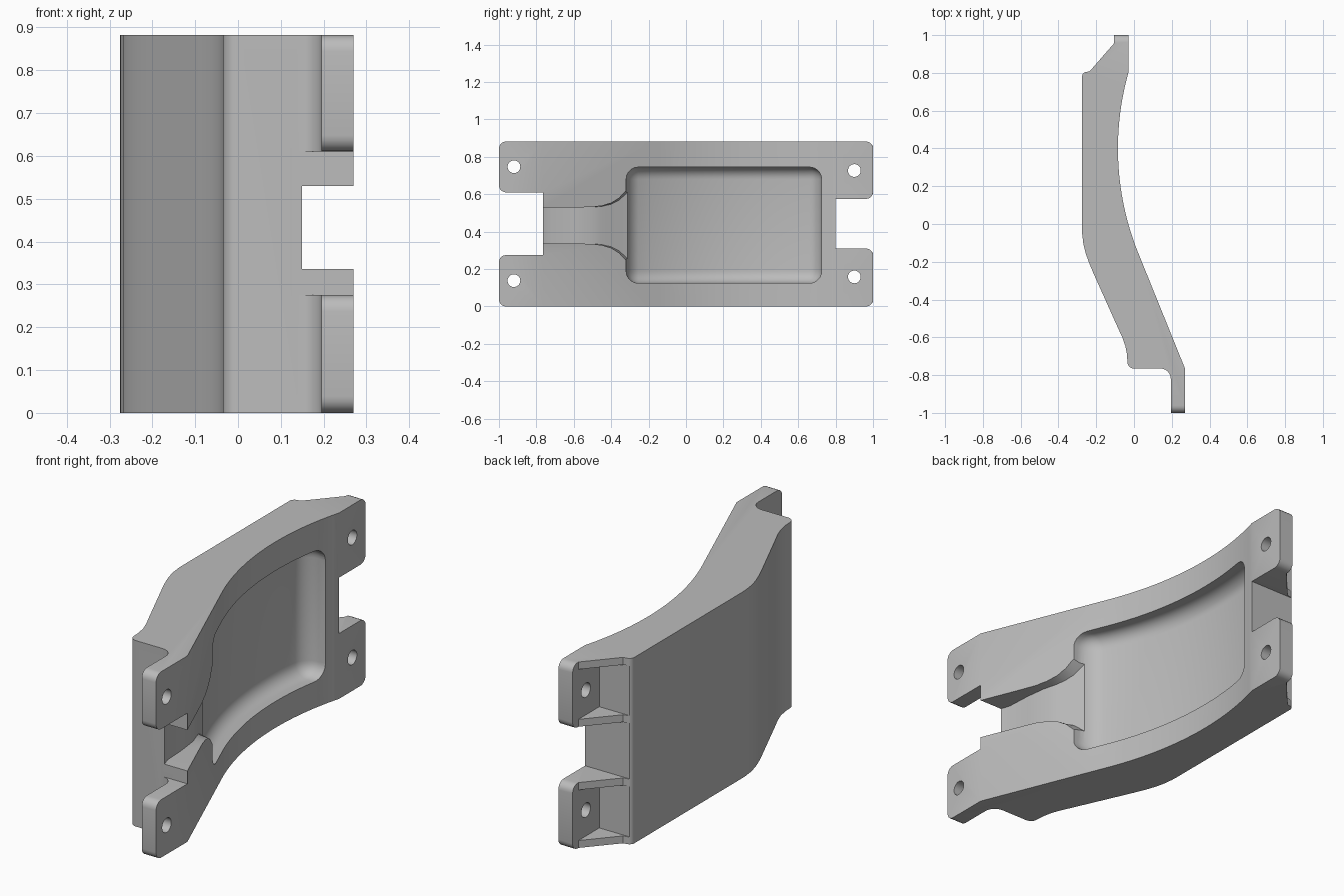
import bpy, bmesh, math
from mathutils import Vector

cube = bpy.data.objects.get("Cube")
if cube:
    bpy.data.objects.remove(cube, do_unlink=True)

H = 0.882          # height of the bracket
FRONT = -0.765     # front wall of the thick body
BACK = 0.8         # back wall of the thick body
ARC_X, ARC_Y, ARC_R = 1.395, 0.4, 1.48   # hollow face


def arc_x(y):
    return ARC_X - math.sqrt(ARC_R ** 2 - (y - ARC_Y) ** 2)


def to_object(name, bm):
    bmesh.ops.recalc_face_normals(bm, faces=bm.faces)
    mesh = bpy.data.meshes.new(name)
    bm.to_mesh(mesh)
    bm.free()
    ob = bpy.data.objects.new(name, mesh)
    bpy.context.collection.objects.link(ob)
    return ob


def box(name, lo, hi):
    bm = bmesh.new()
    bmesh.ops.create_cube(bm, size=1)
    for v in bm.verts:
        v.co = [l + (c + 0.5) * (h - l) for c, l, h in zip(v.co, lo, hi)]
    return to_object(name, bm)


def cut(target, cutter):
    mod = target.modifiers.new("cut", "BOOLEAN")
    mod.operation, mod.solver, mod.object = "DIFFERENCE", "EXACT", cutter
    cutter.hide_render = True
    bpy.context.view_layer.update()
    result = target.evaluated_get(bpy.context.evaluated_depsgraph_get())
    mesh = bpy.data.meshes.new_from_object(result)
    target.modifiers.clear()
    target.data = mesh
    bpy.data.objects.remove(cutter, do_unlink=True)


def fillet(cx, cy, r, start, end, n=6):
    angles = [math.radians(start + (end - start) * i / n) for i in range(n + 1)]
    return [(cx + r * math.cos(a), cy + r * math.sin(a)) for a in angles]


# Body outline seen from above, extruded upward
outline = [(-0.03, 1), (-0.03, BACK)]
outline += [(arc_x(y), y) for y in [BACK - 0.97 * i / 32 for i in range(1, 33)]]
outline += [(0.27, FRONT), (0.27, -1), (0.195, -1)]
outline += fillet(0.14, FRONT - 0.055, 0.055, 0, 90)
outline += fillet(0, FRONT + 0.035, 0.035, 270, 180)
outline += [(-0.037, -0.69), (-0.046, -0.645), (-0.062, -0.6), (-0.085, -0.55),
            (-0.215, -0.26), (-0.238, -0.205), (-0.256, -0.155),
            (-0.268, -0.105), (-0.274, -0.055), (-0.275, -0.02)]
outline += fillet(-0.25, 0.78, 0.025, 180, 90)
outline += [(-0.235, 0.808), (-0.105, 0.957), (-0.105, 1)]

bm = bmesh.new()
base = bm.faces.new([bm.verts.new((x, y, 0)) for x, y in outline])
top = bmesh.ops.extrude_face_region(bm, geom=[base])["geom"]
bmesh.ops.translate(bm, vec=(0, 0, H), verts=[v for v in top if isinstance(v, bmesh.types.BMVert)])
body = to_object("bracket_body", bm)

# Gaps between the mounting tabs, and recesses between the gussets
cut(body, box("front_gap", (0.125, -1.2, 0.275), (0.5, FRONT, 0.61)))
cut(body, box("back_gap", (-0.5, BACK, 0.31), (0.2, 1.2, 0.575)))
for low, high in ((0.035, 0.275), (0.61, H - 0.035)):
    cut(body, box("gusset_recess", (-0.5, BACK, low), (-0.105, 1.2, high)))

# Rounded tab corners
bm = bmesh.new()
bm.from_mesh(body.data)
corners = [e for e in bm.edges
           if all(abs(abs(v.co.y) - 1) < 0.001 for v in e.verts)
           and abs(e.verts[0].co.z - e.verts[1].co.z) < 0.001]
bmesh.ops.bevel(bm, geom=corners, offset=0.038, segments=5, profile=0.5, affect="EDGES")
bm.to_mesh(body.data)
bm.free()

# Rounded pocket that follows the hollow face
bm = bmesh.new()
bmesh.ops.create_cube(bm, size=1)
for v in bm.verts:
    v.co = Vector((v.co.x * 0.6 + 0.2, v.co.y * 1.045 + 0.2025, v.co.z * 0.62 + 0.435))
bmesh.ops.bevel(bm, geom=bm.edges[:], offset=0.065, segments=7, profile=0.5, affect="EDGES")
for i in range(1, 28):
    bmesh.ops.bisect_plane(bm, geom=bm.verts[:] + bm.edges[:] + bm.faces[:],
                           plane_co=(0, -0.24 + i * 0.032, 0), plane_no=(0, 1, 0))
for v in bm.verts:
    y = v.co.y
    v.co.x += arc_x(y)
bmesh.ops.triangulate(bm, faces=bm.faces[:])
cut(body, to_object("pocket_cutter", bm))

# Channel from the front gap, flaring into the pocket: y, floor, half width, wall slant
stations = [(-0.85, 0.15, 0.097, 0), (FRONT, 0.15, 0.097, 0), (-0.72, 0.135, 0.097, 0),
            (-0.6, 0.129, 0.097, 0), (-0.5, 0.115, 0.098, 0), (-0.45, 0.095, 0.106, 0.004),
            (-0.4, 0.072, 0.122, 0.008), (-0.36, 0.053, 0.148, 0.014),
            (-0.32, 0.035, 0.19, 0.02), (-0.29, 0.022, 0.215, 0.02)]
bm = bmesh.new()
rings = []
for y, floor, half, slant in stations:
    section = [(floor, slant - half), (floor, half - slant), (floor + 0.07, half),
               (0.5, half), (0.5, -half), (floor + 0.07, -half)]
    rings.append([bm.verts.new((x, y, 0.433 + z)) for x, z in section])
for a, b in zip(rings, rings[1:]):
    for i in range(6):
        j = (i + 1) % 6
        bm.faces.new((a[i], a[j], b[j], b[i]))
bm.faces.new(rings[0])
bm.faces.new(rings[-1])
bmesh.ops.triangulate(bm, faces=bm.faces[:])
cut(body, to_object("channel_cutter", bm))

# Bolt holes through the tabs
for x, y, z in ((0.23, -0.92, 0.747), (0.23, -0.92, 0.138), (-0.07, 0.9, 0.727), (-0.07, 0.9, 0.158)):
    bpy.ops.mesh.primitive_cylinder_add(vertices=32, radius=0.034, depth=0.3,
                                        location=(x, y, z), rotation=(0, math.pi / 2, 0))
    cut(body, bpy.context.object)

# Single grey finish
grey = bpy.data.materials.new("plain_grey")
grey.use_nodes = True
colour = (0.5, 0.5, 0.5, 1)
grey.diffuse_color = colour
grey.node_tree.nodes["Principled BSDF"].inputs["Base Color"].default_value = colour
body.data.materials.clear()
body.data.materials.append(grey)
for p in body.data.polygons:
    p.material_index = 0

bpy.ops.object.select_all(action="DESELECT")
body.select_set(True)
bpy.context.view_layer.objects.active = body
bpy.ops.object.shade_smooth_by_angle(angle=math.radians(30))
